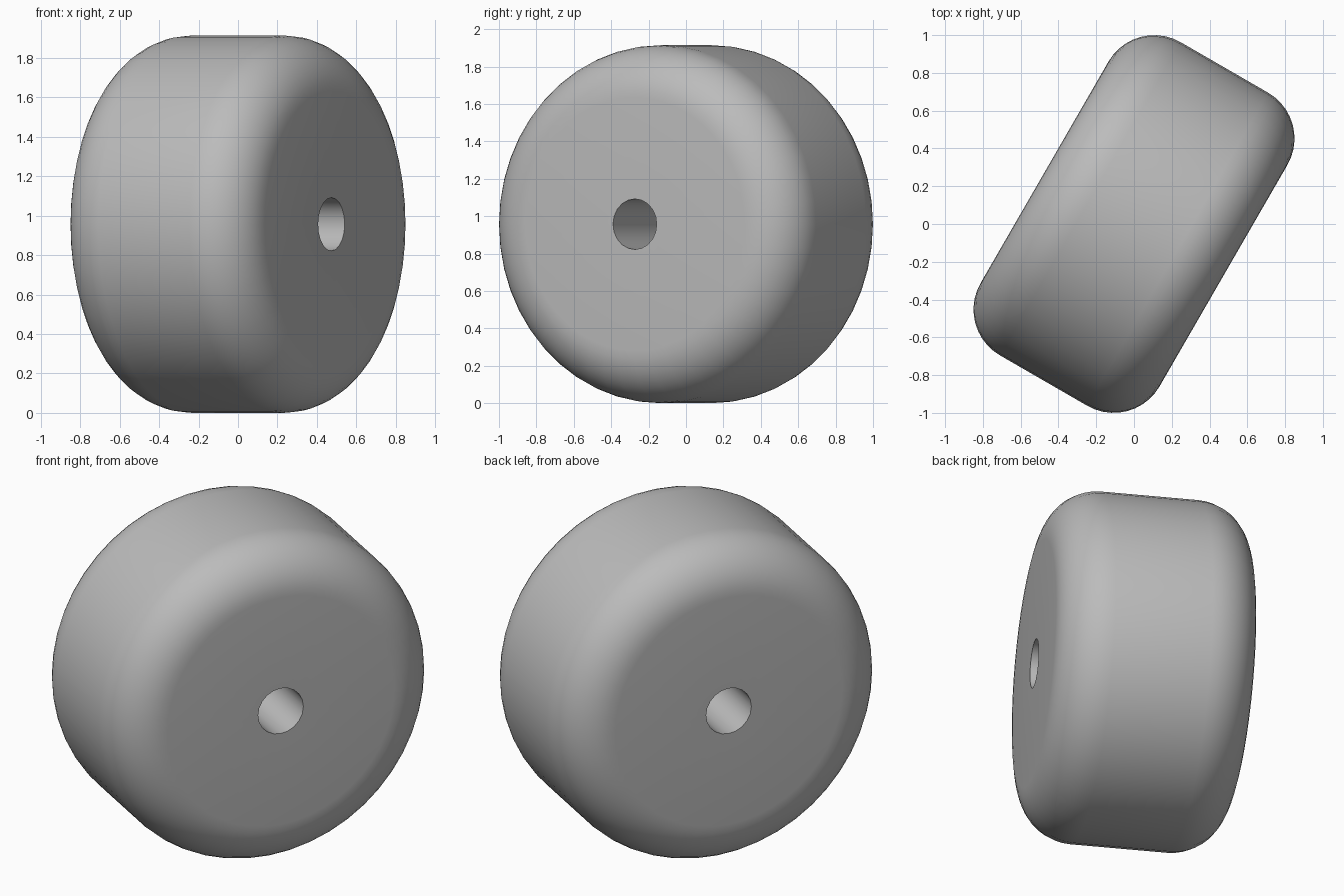
import bpy, bmesh
from math import pi, sin, cos, radians
from mathutils import Matrix, Vector

if "Cube" in bpy.data.objects:
    bpy.data.objects.remove(bpy.data.objects["Cube"], do_unlink=True)

RADIUS, HALF_WIDTH, FILLET, BORE = 0.957, 0.547, 0.28, 0.135
SIDES, BORE_SIDES, STEPS = 48, 20, 10

grey = bpy.data.materials.new("plain grey")
grey.use_nodes = True
colour = (0.5, 0.5, 0.5, 1)
grey.diffuse_color = colour
grey.node_tree.nodes["Principled BSDF"].inputs["Base Color"].default_value = colour


def ring(bm, x, r, sides):
    """Closed loop of edges around the x axis."""
    verts = [bm.verts.new((x, r * sin(2 * pi * i / sides), r * cos(2 * pi * i / sides)))
             for i in range(sides)]
    return verts, [bm.edges.new((verts[i - 1], verts[i])) for i in range(sides)]


def bridge(bm, a, b):
    return [bm.faces.new((a[i - 1], a[i], b[i], b[i - 1])) for i in range(len(a))]


bm = bmesh.new()

# Rounded tread: both fillets joined by the straight band
profile = []
for side, start in ((1, 0), (-1, pi / 2)):
    for k in range(STEPS + 1):
        t = start + k / STEPS * pi / 2
        profile.append((side * (HALF_WIDTH - FILLET) + FILLET * cos(t),
                        RADIUS - FILLET + FILLET * sin(t)))
rims = [ring(bm, x, r, SIDES) for x, r in profile]
for (a, _), (b, _) in zip(rims, rims[1:]):
    for f in bridge(bm, a, b):
        f.smooth = True

# Axle bore through the whole width
bores = [ring(bm, x, BORE, BORE_SIDES) for x in (HALF_WIDTH, -HALF_WIDTH)]
for f in bridge(bm, bores[0][0], bores[1][0]):
    f.smooth = True

# Flat side discs, each with the bore opening
for rim, bore, direction in ((rims[0], bores[0], 1), (rims[-1], bores[1], -1)):
    bmesh.ops.triangle_fill(bm, edges=rim[1] + bore[1], use_beauty=True,
                            normal=Vector((direction, 0, 0)))
bmesh.ops.recalc_face_normals(bm, faces=bm.faces)

# Turn the axle and stand the wheel on the ground
bm.transform(Matrix.Translation((0, 0, RADIUS)) @ Matrix.Rotation(radians(-30), 4, "Z"))

mesh = bpy.data.meshes.new("wheel")
bm.to_mesh(mesh)
bm.free()
mesh.materials.append(grey)
wheel = bpy.data.objects.new("wheel", mesh)
bpy.context.scene.collection.objects.link(wheel)
bpy.context.view_layer.objects.active = wheel
wheel.select_set(True)
bpy.ops.object.shade_smooth_by_angle(angle=radians(30))
